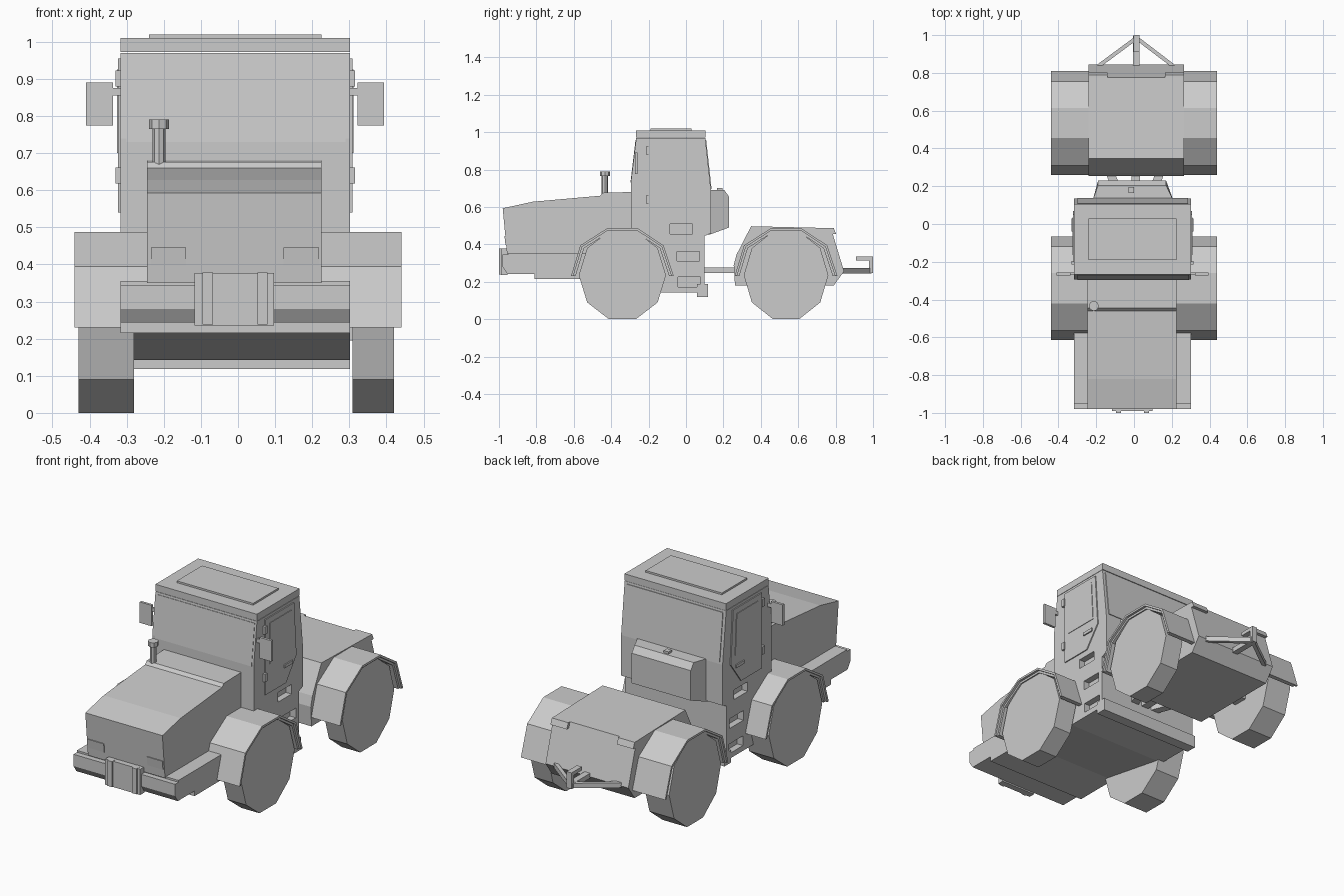
import bpy, bmesh, math
from mathutils import Vector

if "Cube" in bpy.data.objects:
    bpy.data.objects.remove(bpy.data.objects["Cube"])


def finish(name, bm):
    bmesh.ops.recalc_face_normals(bm, faces=bm.faces)
    me = bpy.data.meshes.new(name)
    bm.to_mesh(me)
    bm.free()
    ob = bpy.data.objects.new(name, me)
    bpy.context.collection.objects.link(ob)
    return ob


def prism(name, pts, x0, x1):
    """Side profile (y, z) extruded from x0 to x1."""
    bm = bmesh.new()
    face = bm.faces.new([bm.verts.new((x0, y, z)) for y, z in pts])
    new = bmesh.ops.extrude_face_region(bm, geom=[face])["geom"]
    bmesh.ops.translate(bm, vec=(x1 - x0, 0, 0),
                        verts=[v for v in new if isinstance(v, bmesh.types.BMVert)])
    return finish(name, bm)


def box(name, x0, x1, y0, y1, z0, z1):
    return prism(name, [(y0, z0), (y1, z0), (y1, z1), (y0, z1)], x0, x1)


def bar(name, p, q, w, h):
    """Rectangular bar between two points."""
    p, q = Vector(p), Vector(q)
    bm = bmesh.new()
    bmesh.ops.create_cube(bm, size=1)
    bmesh.ops.scale(bm, vec=(w, (q - p).length, h), verts=bm.verts)
    ob = finish(name, bm)
    ob.location = (p + q) / 2
    ob.rotation_euler = (q - p).to_track_quat('Y', 'Z').to_euler()
    return ob


def tube(name, x, y, z0, z1, r, n=8):
    bm = bmesh.new()
    bmesh.ops.create_cone(bm, cap_ends=True, segments=n, radius1=r, radius2=r, depth=z1 - z0)
    ob = finish(name, bm)
    ob.location = (x, y, (z0 + z1) / 2)
    return ob


XL, XR = -0.317, 0.302

# Chassis, bumper step and cab shell in one side profile
cab = prism("cab_and_chassis", [
    (-.98, .345), (-.98, .28), (-.955, .243), (-.81, .243), (-.81, .215), (-.55, .215),
    (-.15, .143), (.06, .143), (.10, .16), (.10, .445), (.134, .46), (.134, .684),
    (.103, .97), (-.266, .97), (-.294, .74), (-.294, .355), (-.95, .355), (-.95, .345)], XL, XR)

# Step recesses cut into both sides
for i, (y0, z0) in enumerate([(-.085, .455), (-.048, .31), (-.043, .172)]):
    for side, x in (("left", XL), ("right", XR)):
        cut = box(f"step_cutter_{side}_{i}", x - .035, x + .035, y0, y0 + .12, z0, z0 + .053)
        cut.hide_render = True
        cut.display_type = 'WIRE'
        mod = cab.modifiers.new("step", 'BOOLEAN')
        mod.operation, mod.solver, mod.object = 'DIFFERENCE', 'EXACT', cut

# Roof, hatch and windows
prism("roof", [(-.267, .972), (.105, .972), (.105, 1.01), (-.267, 1.01)], XL, XR)
box("roof_hatch", -.24, .225, -.19, .03, 1.0, 1.02)
prism("windshield", [(-.27, .958), (-.297, .73), (-.28, .73), (-.25, .958)], -.3, .29)
prism("rear_window", [(.108, .958), (.137, .695), (.12, .695), (.09, .958)], -.3, .285)
box("rear_sill", XL, XR, .06, .118, .118, .187)

# Doors, hinges, handles and mirrors on each side
for side, s, x in (("left", -1, XL), ("right", 1, XR)):
    def slab(name, pts, out):
        return prism(f"{name}_{side}", pts, x - s * .01, x + s * out)
    slab("door", [(-.2, .54), (-.02, .54), (.07, .66), (.05, .955), (-.2, .955)], .006)
    slab("door_window", [(-.165, .7), (.035, .7), (.022, .925), (-.165, .925)], .009)
    slab("door_handle", [(-.04, .63), (.03, .63), (.03, .647), (-.04, .647)], .013)
    for z in (.618, .88):
        slab(f"hinge_{int(z * 100)}", [(-.215, z), (-.195, z), (-.195, z + .043), (-.215, z + .043)], .013)
    box(f"mirror_arm_{side}", x - s * .01, x + s * .04, -.268, -.258, .855, .876)
    box(f"mirror_{side}", x + s * .02, x + s * .092, -.272, -.258, .775, .89)

# Hood with headlights
prism("hood", [(-.957, .35), (-.98, .593), (-.82, .628), (-.46, .66), (-.445, .676),
               (-.29, .68), (-.29, .35)], -.245, .225)
for side, x in (("left", -.235), ("right", .123)):
    prism(f"headlight_{side}", [(-.965, .397), (-.971, .446), (-.94, .446), (-.94, .397)], x, x + .095)

# Front guard plate and bars
box("front_plate", -.117, .097, -.99, -.955, .235, .377)
for side, x in (("left", -.095), ("right", .053)):
    box(f"guard_bar_{side}", x, x + .027, -1.0, -.96, .238, .398 - .02)

# Exhaust stack
tube("exhaust_pipe", -.213, -.434, .66, .77, .017)
tube("exhaust_cap", -.213, -.434, .765, .79, .027)

# Tank behind the cab, narrowing to the rear
tank = prism("rear_tank", [(.12, .45), (.12, .69), (.205, .69), (.23, .655), (.23, .49)], -.22, .21)
for v in tank.data.vertices:
    if v.co.y > .15:
        v.co.x = -.19 if v.co.x < 0 else .17
box("tank_cap", -.03, 0, .165, .195, .68, .702)

# Rear body with tail lights
prism("rear_body", [(.262, .18), (.255, .29), (.27, .345), (.348, .497), (.775, .487),
                    (.845, .256), (.79, .18)], -.24, .265)
for side, x in (("left", -.24), ("right", .165)):
    prism(f"tail_light_{side}", [(.77, .487), (.79, .487), (.803, .455), (.77, .455)], x, x + .1)

# Wheels, fenders and axles
arch = [(-.275, .23), (-.225, .395), (-.08, .487), (.08, .487), (.22, .395), (.275, .23)]


def fender(name, cy, x0, x1, outer, inner):
    ring = [(cy + y * outer, .23 + (z - .23) * outer) for y, z in arch]
    ring += [(cy + y * inner, .23 + (z - .23) * inner) for y, z in reversed(arch)]
    prism(name, ring, x0, x1)


for axle, cy, half, inner in (("front", -.34, .233, (-.245, .225)), ("rear", .535, .226, (-.235, .26))):
    wheel = [(cy + half * math.cos(k * math.pi / 5),
              .235 + .247 * math.sin(k * math.pi / 5)) for k in range(10)]
    for side, s, w0, w1, xi in (("left", -1, -.28, -.43, inner[0]), ("right", 1, .308, .42, inner[1])):
        prism(f"{axle}_wheel_{side}", wheel, w0, w1)
        fender(f"{axle}_fender_{side}", cy, xi, s * .44, 1, .955)
        fender(f"{axle}_fender_lip_{side}", cy, xi, s * .427, .97, .91)
    box(f"{axle}_axle", -.35, .35, cy - .04, cy + .04, .195, .275)

# Joint between the two halves
for i, (xa, xb) in enumerate([(-.05, -.13), (.01, .01), (.07, .14)]):
    bar(f"joint_bar_{i}", (xa, .08, .262), (xb, .28, .262), .045, .03)

# Drawbar and tow hook at the rear
for side, x in (("left", -.19), ("right", .21)):
    bar(f"drawbar_{side}", (x, .835, .259), (.013, .985, .259), .02, .027)
box("drawbar_center", -.004, .03, .8, .995, .246, .273)
box("hook_post", -.002, .028, .978, 1.0, .246, .335)
box("hook_top", -.002, .028, .91, .99, .315, .335)
